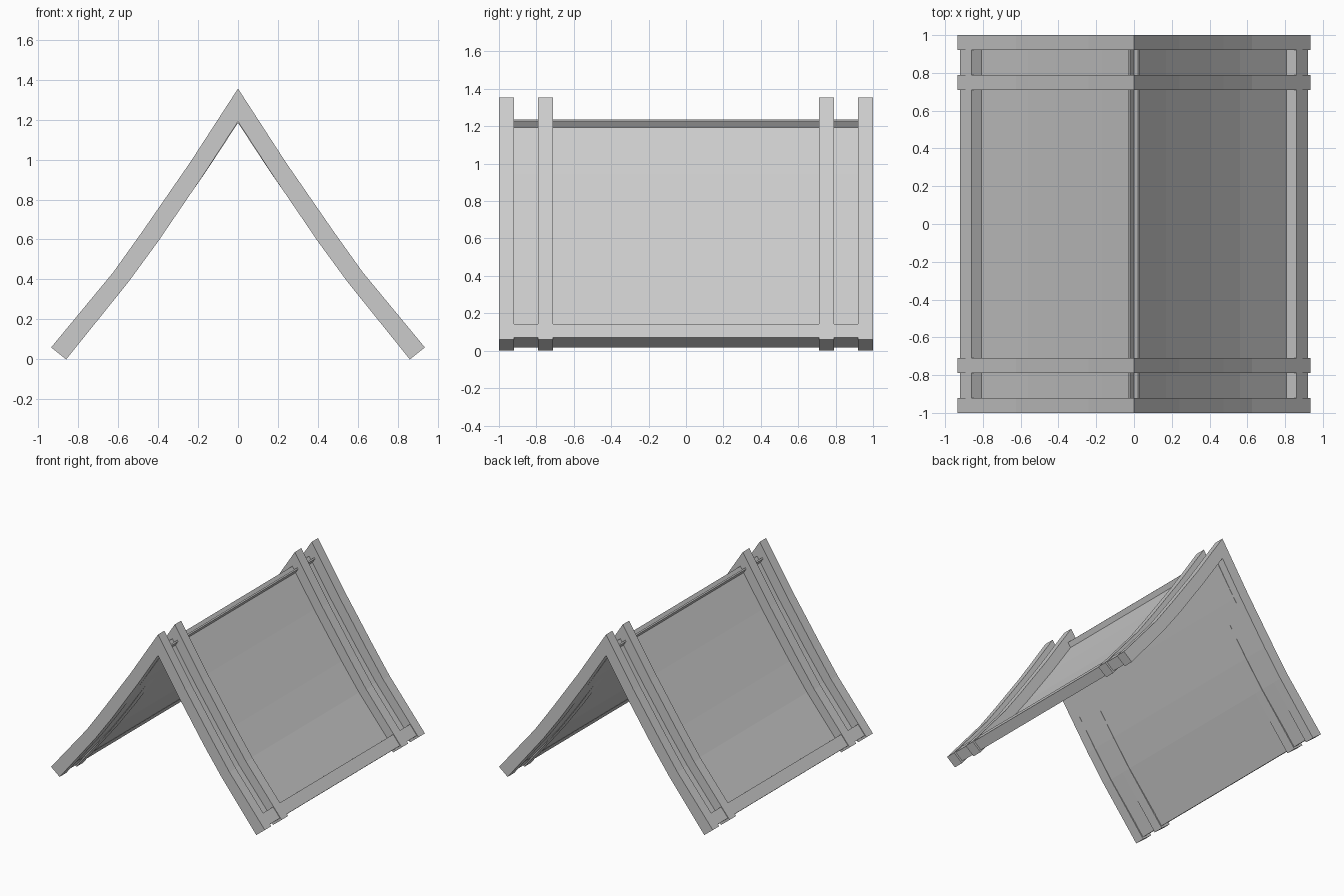
import bpy

if "Cube" in bpy.data.objects:
    bpy.data.objects.remove(bpy.data.objects["Cube"])


def extrude_profile(name, pts, y0, y1):
    """Extrude an x-z outline from y0 to y1 and mirror it across x = 0."""
    n = len(pts)
    verts = [(x, y0, z) for x, z in pts] + [(x, y1, z) for x, z in pts]
    faces = [tuple(range(n)), tuple(range(2 * n - 1, n - 1, -1))]
    faces += [(i, i + n, (i + 1) % n + n, (i + 1) % n) for i in range(n)]
    # The ridge joint of the rafters lies on the mirror plane: leave it open
    faces = [f for f in faces if any(abs(verts[i][0]) > 1e-6 for i in f)]
    mesh = bpy.data.meshes.new(name)
    mesh.from_pydata(verts, [], faces)
    mesh.update()
    ob = bpy.data.objects.new(name, mesh)
    bpy.context.collection.objects.link(ob)
    mod = ob.modifiers.new("Mirror", 'MIRROR')
    mod.use_axis = (True, False, False)
    mod.merge_threshold = 0.0005
    return ob


# Gently sagging slope: outer and inner rafter edges, ridge to eave
outer = [(0, 1.355), (0.24, 0.985), (0.475, 0.645), (0.625, 0.435), (0.935, 0.06)]
inner = [(0, 1.19), (0.165, 0.935), (0.40, 0.59), (0.55, 0.385), (0.86, 0)]

# Four rafter frames, two near each gable
for i, y in enumerate((-0.96, -0.75, 0.75, 0.96)):
    extrude_profile(f"rafter_frame_{i + 1}", outer[::-1] + inner, y - 0.04, y + 0.04)

# Thin roof panels whose tips cross at the ridge
top = [(-0.022, 1.237), (0.17, 0.945), (0.41, 0.601), (0.562, 0.395), (0.83, 0.073)]
under = [(x - 0.008, z - 0.008) for x, z in top]
extrude_profile("roof_panel", top[::-1] + under, -0.94, 0.94)

# Eave rails along the bottom edges
rail = [(0.92, 0.07), (0.86, 0.143), (0.797, 0.092), (0.858, 0.018)]
extrude_profile("eave_rail", rail, -0.94, 0.94)
